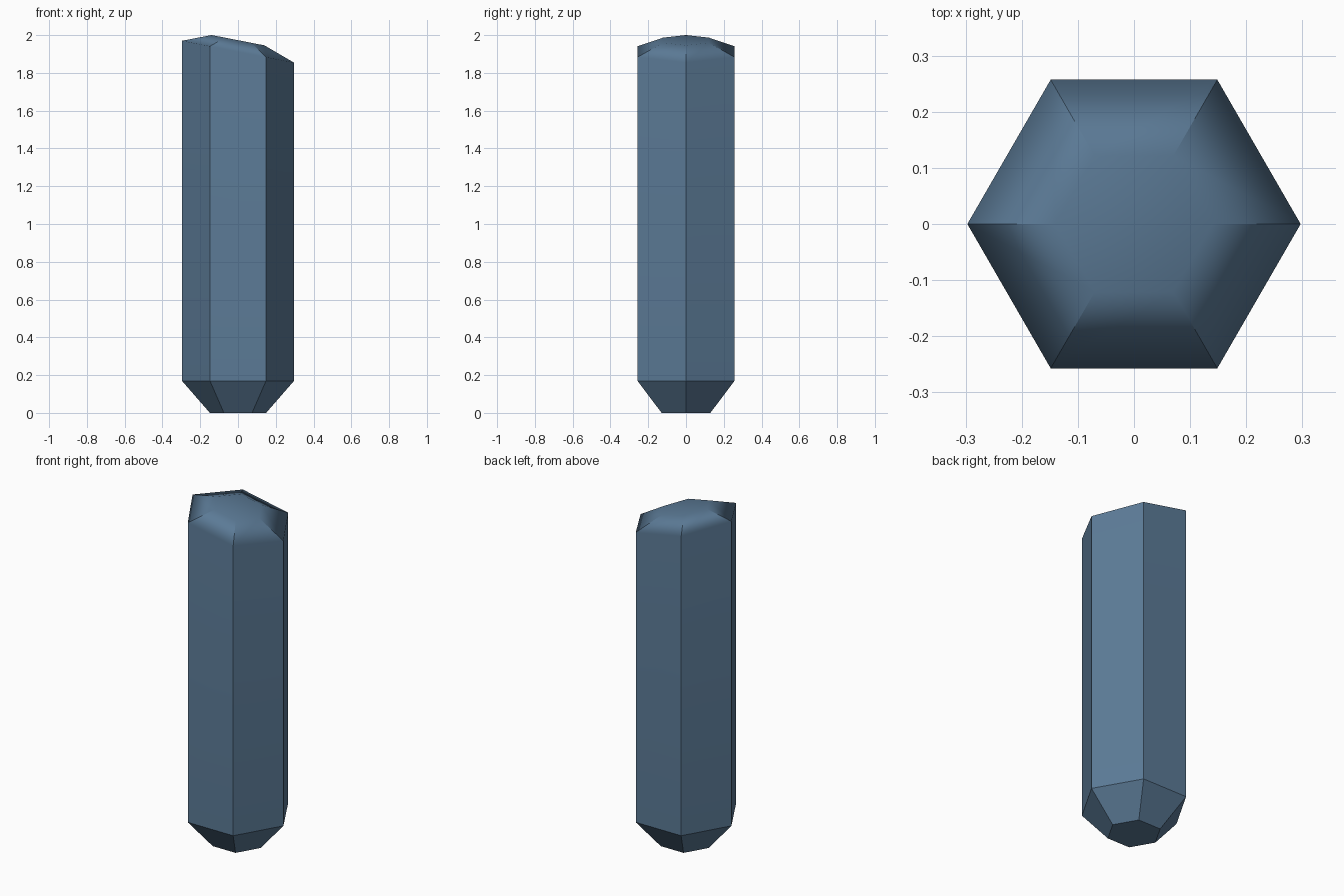
import bpy
import bmesh
from math import cos, sin, pi

cube = bpy.data.objects.get("Cube")
if cube:
    bpy.data.objects.remove(cube, do_unlink=True)

# Slate blue crystal material
mat = bpy.data.materials.new("slate_blue")
mat.use_nodes = True
colour = (0.105, 0.195, 0.305, 1)
mat.diffuse_color = colour
mat.node_tree.nodes["Principled BSDF"].inputs["Base Color"].default_value = colour

SIDES = 6
# Hexagonal rings from base to crown: radius, centre height, slope along x
RINGS = [(0.149, 0, 0), (0.297, 0.17, 0), (0.297, 1.912, -0.195), (0.14, 1.973, -0.195)]

bm = bmesh.new()


def ring(radius, height, slope):
    points = [(radius * cos(i * 2 * pi / SIDES), radius * sin(i * 2 * pi / SIDES))
              for i in range(SIDES)]
    return [bm.verts.new((x, y, height + slope * x)) for x, y in points]


# Shaft, tapered foot and slanted crown
rings = [ring(*r) for r in RINGS]
for low, high in zip(rings, rings[1:]):
    for i in range(SIDES):
        j = (i + 1) % SIDES
        bm.faces.new((low[i], low[j], high[j], high[i]))
bm.faces.new(reversed(rings[0]))
bm.faces.new(rings[-1])

# Shading flows over the crown only; all other edges are crisp
for face in bm.faces:
    face.smooth = True
crown = set(rings[2]), set(rings[3])
for edge in bm.edges:
    edge.smooth = any(set(edge.verts) <= r for r in crown)

mesh = bpy.data.meshes.new("crystal")
bm.to_mesh(mesh)
bm.free()
mesh.materials.append(mat)
crystal = bpy.data.objects.new("crystal", mesh)
bpy.context.collection.objects.link(crystal)

# Large faces keep their flat look while the crown bevel blends
weighted = crystal.modifiers.new("weighted_normals", 'WEIGHTED_NORMAL')
weighted.mode = 'FACE_AREA'
weighted.keep_sharp = True
